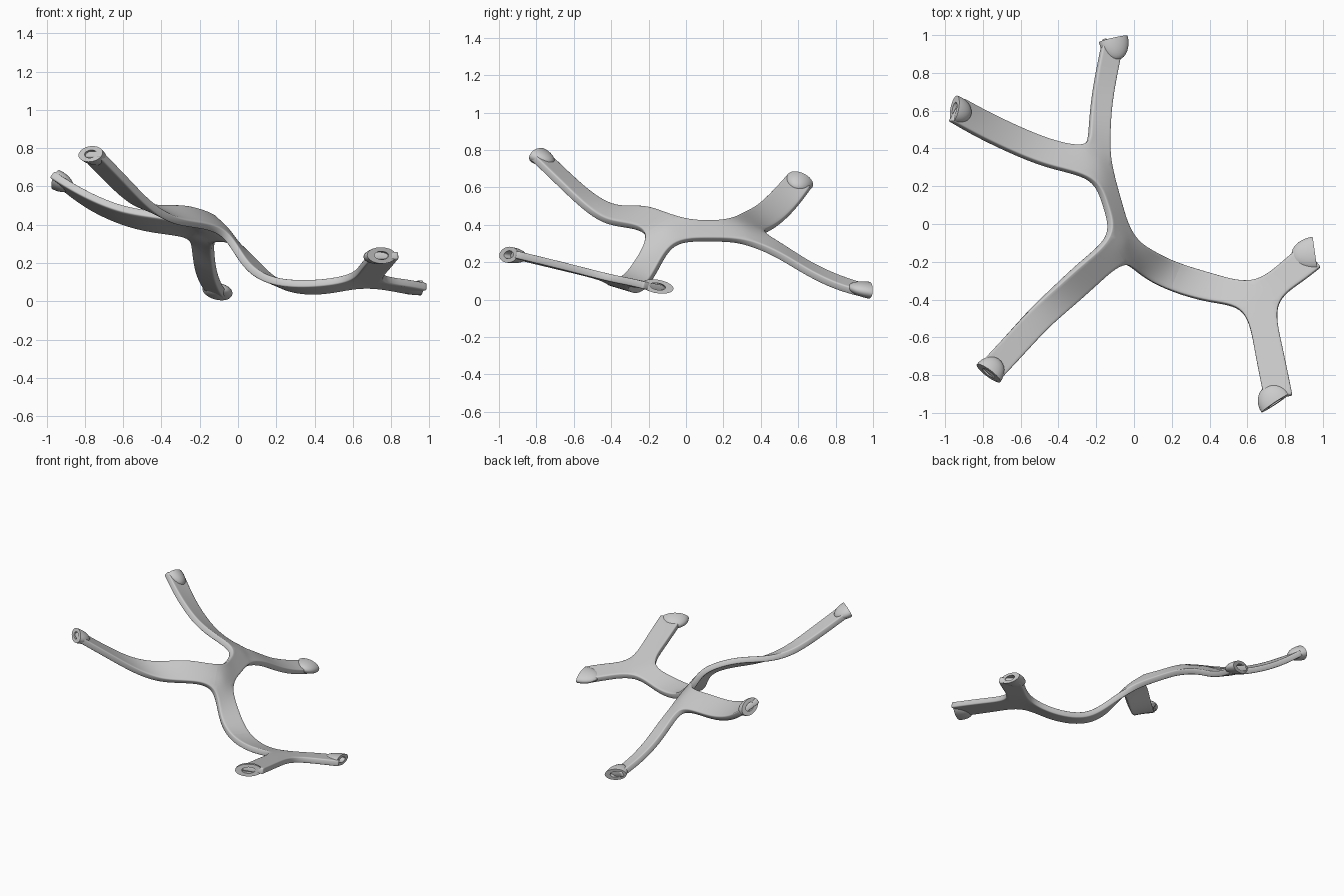
import bpy
import bmesh
from mathutils import Vector, Matrix

cube = bpy.data.objects.get("Cube")
if cube:
    bpy.data.objects.remove(cube, do_unlink=True)

UP = Vector((0, 0, 1))

grey = bpy.data.materials.new("plain_grey")
grey.use_nodes = True
COLOUR = (0.6, 0.6, 0.6, 1)
grey.diffuse_color = COLOUR
grey.node_tree.nodes["Principled BSDF"].inputs["Base Color"].default_value = COLOUR


def make_object(name, bm):
    mesh = bpy.data.meshes.new(name)
    bm.to_mesh(mesh)
    bm.free()
    mesh.materials.append(grey)
    obj = bpy.data.objects.new(name, mesh)
    bpy.context.collection.objects.link(obj)
    bpy.context.view_layer.objects.active = obj
    obj.select_set(True)
    bpy.ops.object.shade_smooth_by_angle()
    obj.select_set(False)
    return obj


cage = bmesh.new()


def junction(*points):
    """One triangle whose three edges each start an arm."""
    verts = [cage.verts.new(p) for p in points]
    cage.faces.new(verts)
    return verts


def ribbon(start, half_width, stations, end=None):
    """Strip of quads; each station is x, y, z and the lift of the first edge."""
    centres = [(start[0].co + start[1].co) / 2]
    centres += [Vector(s[:3]) for s in stations]
    if end:
        centres.append((end[0].co + end[1].co) / 2)
    last = start
    for i, station in enumerate(stations, 1):
        ahead = centres[min(i + 1, len(centres) - 1)]
        across = UP.cross(ahead - centres[i - 1]).normalized() * half_width
        if across.dot(last[0].co - last[1].co) < 0:
            across.negate()
        across.z = station[3]
        pair = [cage.verts.new(centres[i] + across), cage.verts.new(centres[i] - across)]
        cage.faces.new((last[0], last[1], pair[1], pair[0]))
        last = pair
    if end:
        cage.faces.new((last[0], last[1], end[1], end[0]))


# Three forks of the frame
mid_left, mid_right, mid_front = junction(
    (-.10, -.06, .43), (-.03, -.07, .32), (-.05, -.18, .36))
back_left, back_right, back_rear = junction(
    (-.20, .25, .42), (-.135, .31, .32), (-.24, .40, .35))
low_rear, low_front, low_outer = junction(
    (.64, -.33, .095), (.60, -.43, .12), (.73, -.41, .115))

# Spine and stem linking the forks
ribbon((mid_left, mid_right), .04, [(-.115, .11, .365, .045)], (back_left, back_right))
ribbon((mid_right, mid_front), .075,
       [(.07, -.21, .18, 0), (.2, -.28, .08, -.015), (.42, -.345, .065, -.024)],
       (low_rear, low_front))

# Five free arms
ribbon((mid_left, mid_front), .068,
       [(-.23, -.25, .448, .05), (-.37, -.38, .445, .035), (-.5, -.495, .5, .01),
        (-.62, -.63, .62, 0), (-.765, -.785, .77, 0)])
ribbon((back_left, back_rear), .067,
       [(-.42, .36, .41, .045), (-.6, .43, .44, .042), (-.8, .525, .53, .045),
        (-.94, .605, .63, .035)])
ribbon((back_rear, back_right), .053,
       [(-.183, .5, .265, .025), (-.172, .65, .165, .02), (-.142, .82, .085, .022),
        (-.11, .97, .045, .018)])
ribbon((low_front, low_outer), .075, [(.71, -.65, .175, 0), (.765, -.92, .24, 0)])
ribbon((low_rear, low_outer), .075, [(.84, -.25, .085, -.012), (.94, -.17, .065, -.012)])

bmesh.ops.recalc_face_normals(cage, faces=cage.faces)
frame = make_object("branching_frame", cage)

smooth = frame.modifiers.new("smooth", 'SUBSURF')
smooth.levels = smooth.render_levels = 3
smooth.boundary_smooth = 'PRESERVE_CORNERS'
thick = frame.modifiers.new("thickness", 'SOLIDIFY')
thick.thickness = .04
thick.offset = 0
rounding = frame.modifiers.new("rounded_rim", 'BEVEL')
rounding.width = .007
rounding.segments = 2
rounding.limit_method = 'ANGLE'


def end_socket(name, centre, outward, roll, length, radius, height):
    """Half dome with its flat, hollowed face pointing outward."""
    bm = bmesh.new()
    bmesh.ops.create_uvsphere(bm, u_segments=32, v_segments=16, radius=1)
    cut = bmesh.ops.bisect_plane(
        bm, geom=bm.verts[:] + bm.edges[:] + bm.faces[:], plane_co=(0, 0, 0),
        plane_no=(1, 0, 0), clear_outer=True)
    rim = [e for e in cut["geom_cut"] if isinstance(e, bmesh.types.BMEdge)]
    cap = bmesh.ops.edgeloop_fill(bm, edges=rim)["faces"]
    bmesh.ops.recalc_face_normals(bm, faces=bm.faces)
    # Round hollow in the flat face
    hollow = bmesh.ops.extrude_discrete_faces(bm, faces=cap)["faces"]
    ring = bmesh.ops.extrude_face_region(bm, geom=hollow)["geom"]
    inner = [v for v in ring if isinstance(v, bmesh.types.BMVert)]
    bmesh.ops.scale(bm, verts=inner, vec=(.5, .5, .5))
    bottom = [f for f in ring if isinstance(f, bmesh.types.BMFace)]
    ring = bmesh.ops.extrude_face_region(bm, geom=bottom)["geom"]
    inner = [v for v in ring if isinstance(v, bmesh.types.BMVert)]
    bmesh.ops.translate(bm, verts=inner, vec=(-.4, 0, 0))
    bmesh.ops.delete(bm, geom=hollow + bottom, context='FACES_ONLY')
    bmesh.ops.remove_doubles(bm, verts=bm.verts, dist=.0001)
    bmesh.ops.recalc_face_normals(bm, faces=bm.faces)
    # Turn and stretch the dome to suit its arm
    axis = Vector(outward).normalized()
    side = UP.cross(axis).normalized()
    side = Matrix.Rotation(roll, 3, axis) @ side
    top = axis.cross(side)
    turn = Matrix((axis * length, side * radius, top * height)).transposed().to_4x4()
    bm.transform(Matrix.Translation(centre) @ turn)
    make_object(name, bm)


end_socket("front_right_socket", (-.77, -.79, .77), (-.6, -.8, .45), 0, .1, .078, .045)
end_socket("back_right_socket", (-.95, .61, .635), (-.95, .3, .45), .45, .1, .075, .05)
end_socket("back_socket", (-.11, .98, .05), (-.25, .97, -.15), .25, .115, .08, .042)
end_socket("front_left_socket", (.75, -.948, .24), (.55, -.83, .15), 0, .105, .09, .043)
end_socket("outer_left_socket", (.958, -.152, .07), (.98, .14, 0), -.17, .125, .087, .036)
